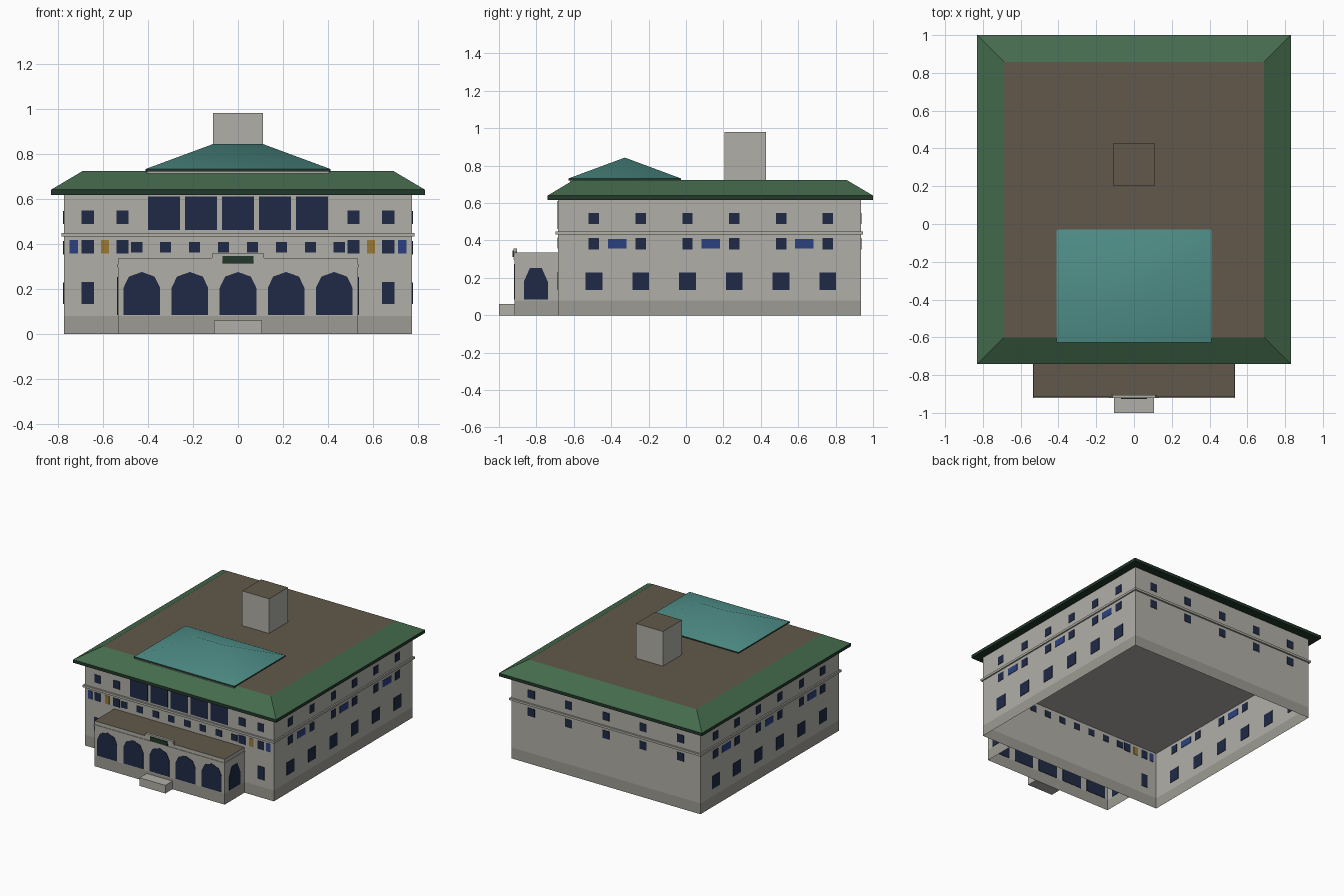
import bpy, bmesh, math

if "Cube" in bpy.data.objects:
    bpy.data.objects.remove(bpy.data.objects["Cube"])


def mat(name, hexa):
    m = bpy.data.materials.new(name)
    rgb = [int(hexa[i:i + 2], 16) / 255 for i in (0, 2, 4)]
    m.diffuse_color = [c / 12.92 if c < 0.04045 else ((c + 0.055) / 1.055) ** 2.4 for c in rgb] + [1]
    m.use_nodes = True
    m.node_tree.nodes["Principled BSDF"].inputs["Base Color"].default_value = m.diffuse_color
    return m


STONE = mat("stone", "B0AFA7")
BASE = mat("base_stone", "9C9B93")
GREEN = mat("green_tile", "456B4D")
DARK = mat("dark_green", "22382B")
TEAL = mat("teal_roof", "4F8E88")
BROWN = mat("flat_roof", "62584A")
GLASS = mat("glass", "1F2A45")
BLUE = mat("blue_panel", "2B4080")
GOLD = mat("gold_panel", "9A7A35")


def finish(name, bm, *mats):
    bmesh.ops.recalc_face_normals(bm, faces=bm.faces)
    me = bpy.data.meshes.new(name)
    bm.to_mesh(me)
    bm.free()
    for m in mats:
        me.materials.append(m)
    ob = bpy.data.objects.new(name, me)
    bpy.context.collection.objects.link(ob)
    return ob


def loft(bm, rings, caps=(True, True), idx=None, cap_idx=0):
    """Join equal-length rings of points; idx gives a material per band."""
    vs = [[bm.verts.new(p) for p in r] for r in rings]
    n = len(vs[0])
    for k in range(len(vs) - 1):
        for i in range(n):
            j = (i + 1) % n
            f = bm.faces.new((vs[k][i], vs[k][j], vs[k + 1][j], vs[k + 1][i]))
            f.material_index = idx[k] if idx else 0
    if caps[0]:
        bm.faces.new(vs[0])
    if caps[1]:
        bm.faces.new(vs[-1]).material_index = cap_idx


def rect(x, y0, y1, z):
    return [(-x, y0, z), (x, y0, z), (x, y1, z), (-x, y1, z)]


def block(name, x, y0, y1, z0, z1, *mats, top=0):
    bm = bmesh.new()
    loft(bm, [rect(x, y0, y1, z0), rect(x, y0, y1, z1)], cap_idx=top)
    return finish(name, bm, *mats)


def panels(name, shapes, m, t=0.003):
    """Thin slabs on walls: each shape is (axis, wall position, outline of (u, z))."""
    bm = bmesh.new()
    for axis, w, pts in shapes:
        rings = [[(u, d, z) if axis == "y" else (d, u, z) for u, z in pts] for d in (w - t, w + t)]
        loft(bm, rings)
    return finish(name, bm, m)


def box2(c, w, z0, z1):
    return [(c - w / 2, z0), (c + w / 2, z0), (c + w / 2, z1), (c - w / 2, z1)]


def arch(c, r, z0, spring, rise, n):
    pts = [(c - r, z0), (c + r, z0)]
    return pts + [(c + r * math.cos(math.pi * i / n), spring + rise * math.sin(math.pi * i / n))
                  for i in range(n + 1)]


W, F, B = 0.773, -0.685, 0.935       # main wall planes
PX, PF = 0.533, -0.917               # porch planes

# Main walls, open below, with darker plinth
bm = bmesh.new()
loft(bm, [rect(W, F, B, z) for z in (0, 0.08, 0.62)], (False, False), [1, 0])
finish("main_walls", bm, STONE, BASE)
block("string_course", 0.783, -0.697, 0.947, 0.433, 0.449, STONE)

# Main roof: fascia, tiled slope and flat top
bm = bmesh.new()
loft(bm, [rect(0.83, -0.74, 1.0, 0.617), rect(0.83, -0.74, 1.0, 0.64),
          rect(0.688, -0.6, 0.858, 0.724)], idx=[0, 1], cap_idx=2)
finish("main_roof", bm, DARK, GREEN, BROWN)

# Raised hip roof and its low wall
block("hip_roof_wall", 0.404, -0.62, -0.035, 0.63, 0.722, STONE)
block("hip_roof_eave", 0.41, -0.627, -0.028, 0.72, 0.732, DARK)
bm = bmesh.new()
e = [bm.verts.new(p) for p in rect(0.41, -0.627, -0.028, 0.732)]
r0, r1 = [bm.verts.new((x, -0.327, 0.843)) for x in (-0.11, 0.11)]
for f in ((e[0], e[1], r1, r0), (e[1], e[2], r1), (e[2], e[3], r0, r1), (e[3], e[0], r0)):
    bm.faces.new(f).smooth = True
finish("hip_roof", bm, TEAL)

# Chimney
block("chimney", 0.11, 0.205, 0.427, 0.7, 0.98, STONE, BROWN, top=1)

# Porch, open below, with band, raised parapet, name plate and step
bm = bmesh.new()
loft(bm, [rect(PX, PF, F, z) for z in (0, 0.08, 0.335)], (False, True), [1, 0], 2)
finish("porch", bm, STONE, BASE, BROWN)
block("porch_band", PX + 0.003, PF - 0.004, F, 0.297, 0.309, STONE)
panels("porch_parapet", [("y", PF + 0.004, [(-0.13, 0.325), (0.13, 0.325), (0.115, 0.338),
                                           (0.115, 0.357), (-0.115, 0.357), (-0.115, 0.338)])],
       STONE, 0.009)
panels("porch_plate", [("y", PF - 0.006, box2(0, 0.138, 0.312, 0.345))], DARK, 0.004)
block("front_step", 0.106, -1.0, PF, 0, 0.06, STONE)

# Porch arches
arches = [("y", PF, arch(i * 0.2135, 0.081, 0.085, 0.205, 0.07, 4)) for i in range(-2, 3)]
arches += [("x", s * PX, arch(-0.803, 0.064, 0.085, 0.18, 0.083, 3)) for s in (-1, 1)]
panels("porch_arches", arches, GLASS)

# Front windows
front = [box2(i * 0.1644, 0.142, 0.462, 0.61) for i in range(-2, 3)]
for s in (-1, 1):
    for c in (0.513, 0.667):
        front += [box2(s * c, 0.054, 0.489, 0.548), box2(s * c, 0.054, 0.356, 0.416)]
    front.append(box2(s * 0.667, 0.055, 0.134, 0.231))
    front += [box2(s * c, 0.05, 0.362, 0.409) for c in (0.064, 0.193, 0.322, 0.449)]
panels("front_windows", [("y", F, p) for p in front], GLASS)

# Side windows
side = []
for i in range(6):
    c = -0.492 + i * 0.25
    side += [box2(c, 0.056, 0.487, 0.546), box2(c, 0.056, 0.353, 0.412), box2(c, 0.089, 0.134, 0.228)]
panels("side_windows", [("x", s * W, p) for s in (-1, 1) for p in side], GLASS)

# Back windows
back = [box2(i * 0.305, 0.056, z, z + 0.059) for i in range(-2, 3) for z in (0.353, 0.487)]
panels("back_windows", [("y", B, p) for p in back], GLASS)

# Coloured wall panels
blue = [("y", F, box2(s * 0.729, 0.036, 0.356, 0.416)) for s in (-1, 1)]
blue += [("x", s * W, box2(c, 0.1, 0.358, 0.407)) for s in (-1, 1) for c in (-0.367, 0.133, 0.633)]
panels("blue_panels", blue, BLUE)
panels("gold_panels", [("y", F, box2(s * 0.59, 0.036, 0.356, 0.416)) for s in (-1, 1)], GOLD)
